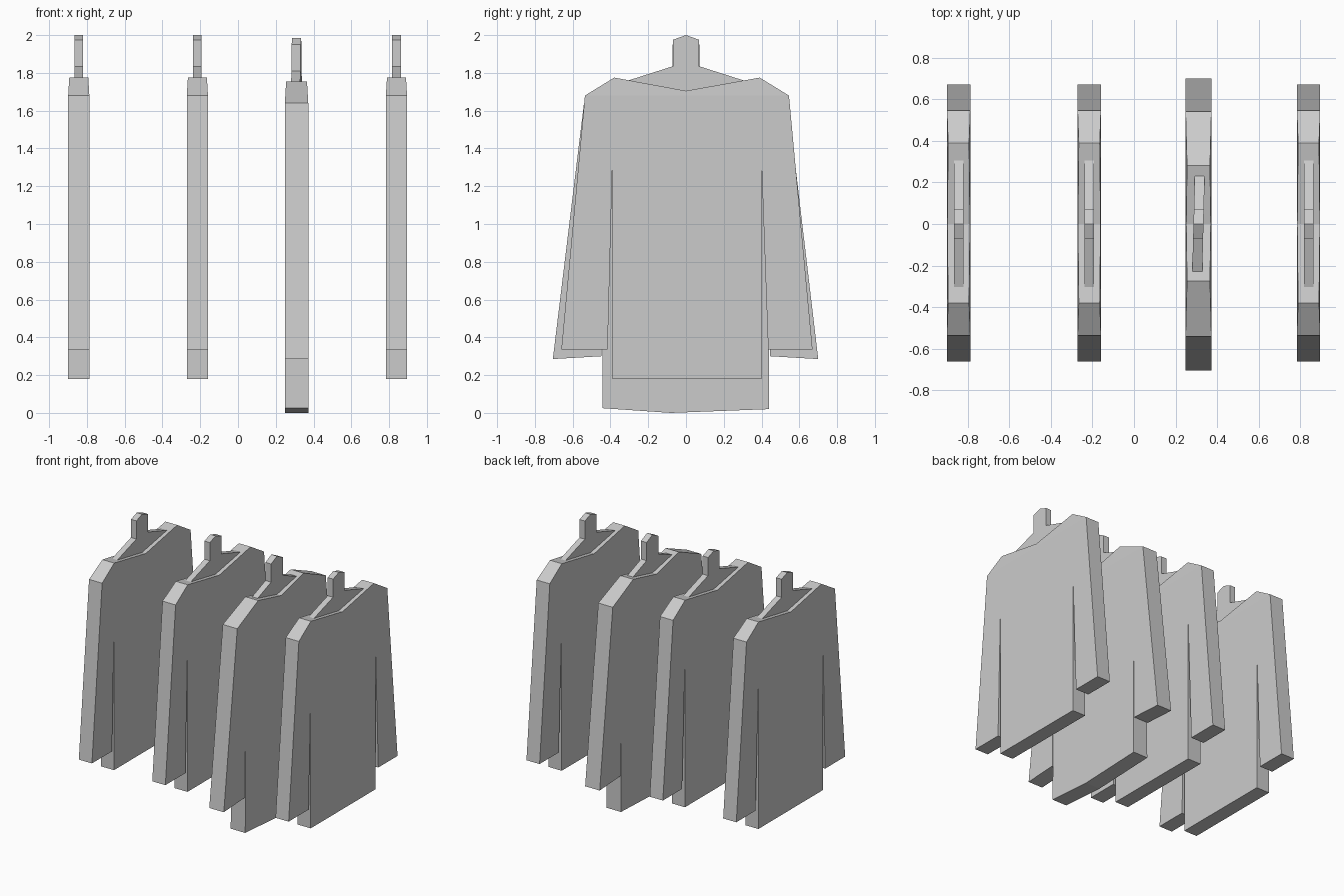
import bpy
import bmesh
import math

if "Cube" in bpy.data.objects:
    bpy.data.objects.remove(bpy.data.objects["Cube"])

grey = bpy.data.materials.new("light_grey")
grey.use_nodes = True
grey.diffuse_color = (0.6, 0.6, 0.6, 1)
grey.node_tree.nodes["Principled BSDF"].inputs["Base Color"].default_value = (0.6, 0.6, 0.6, 1)


def slab_mesh(name, lower, upper, half):
    """Thick slab from a (y, z) outline; the upper part narrows above the shoulder line.
    Both lists start and end on the shared shoulder points."""
    bm = bmesh.new()
    outline = lower + upper[1:-1]
    base = lower[0][1]
    sides = []
    for sign in (1, -1):
        ring = []
        for y, z in outline:
            width = half - 0.06 * max(0, z - base) if upper[1:-1] else half
            ring.append(bm.verts.new((sign * width, y, z)))
        sides.append(ring)
        n = len(lower)
        bm.faces.new(ring[:n])
        if upper[1:-1]:
            bm.faces.new([ring[n - 1]] + ring[n:] + [ring[0]])
    count = len(outline)
    for i in range(count):
        j = (i + 1) % count
        bm.faces.new((sides[0][i], sides[0][j], sides[1][j], sides[1][i]))
    bmesh.ops.recalc_face_normals(bm, faces=bm.faces)
    mesh = bpy.data.meshes.new(name)
    bm.to_mesh(mesh)
    bm.free()
    mesh.materials.append(grey)
    return mesh


def place(name, mesh, x, turn=0):
    obj = bpy.data.objects.new(name, mesh)
    obj.location.x = x
    obj.rotation_euler.z = turn
    bpy.context.collection.objects.link(obj)


# Short coat: sleeves separated from the body by narrow slits
short_coat = slab_mesh(
    "short_coat",
    [(0.545, 1.68), (0.67, 0.335), (0.435, 0.335), (0.4, 1.31), (0.4, 0.18),
     (-0.39, 0.18), (-0.39, 1.3), (-0.415, 0.335), (-0.66, 0.335), (-0.535, 1.68)],
    [(-0.535, 1.68), (-0.38, 1.775), (0, 1.705), (0.39, 1.775), (0.545, 1.68)], 0.056)

# Long coat: wider sleeves, nearly closed slits and a lower hem
long_coat = slab_mesh(
    "long_coat",
    [(0.54, 1.64), (0.7, 0.285), (0.445, 0.3), (0.437, 1.13), (0.44, 0.02), (-0.08, 0),
     (-0.443, 0.025), (-0.437, 1.13), (-0.447, 0.3), (-0.705, 0.285), (-0.54, 1.64)],
    [(-0.54, 1.64), (-0.275, 1.755), (0, 1.69), (0.28, 1.755), (0.54, 1.64)], 0.062)


# Hangers: sloping arms sunk into the collar, with a peaked hook block
def hanger_mesh(name, arm, arm_z, neck_z, side_z, peak_z, half):
    right = [(arm, arm_z), (0.07, neck_z), (0.07, side_z)]
    left = [(-y, z) for y, z in reversed(right)]
    return slab_mesh(name, right + [(0, peak_z)] + left + [(0, 1.66)], [], half)


short_hanger = hanger_mesh("short_hanger", 0.33, 1.752, 1.835, 1.975, 2.0, 0.023)
long_hanger = hanger_mesh("long_hanger", 0.25, 1.735, 1.81, 1.95, 1.985, 0.024)

for label, x in (("right", -0.843), ("middle", -0.215), ("left", 0.839)):
    place(label + "_coat", short_coat, x)
    place(label + "_hanger", short_hanger, x)
place("long_coat", long_coat, 0.31)
place("long_coat_hanger", long_hanger, 0.31, math.radians(-1.5))
